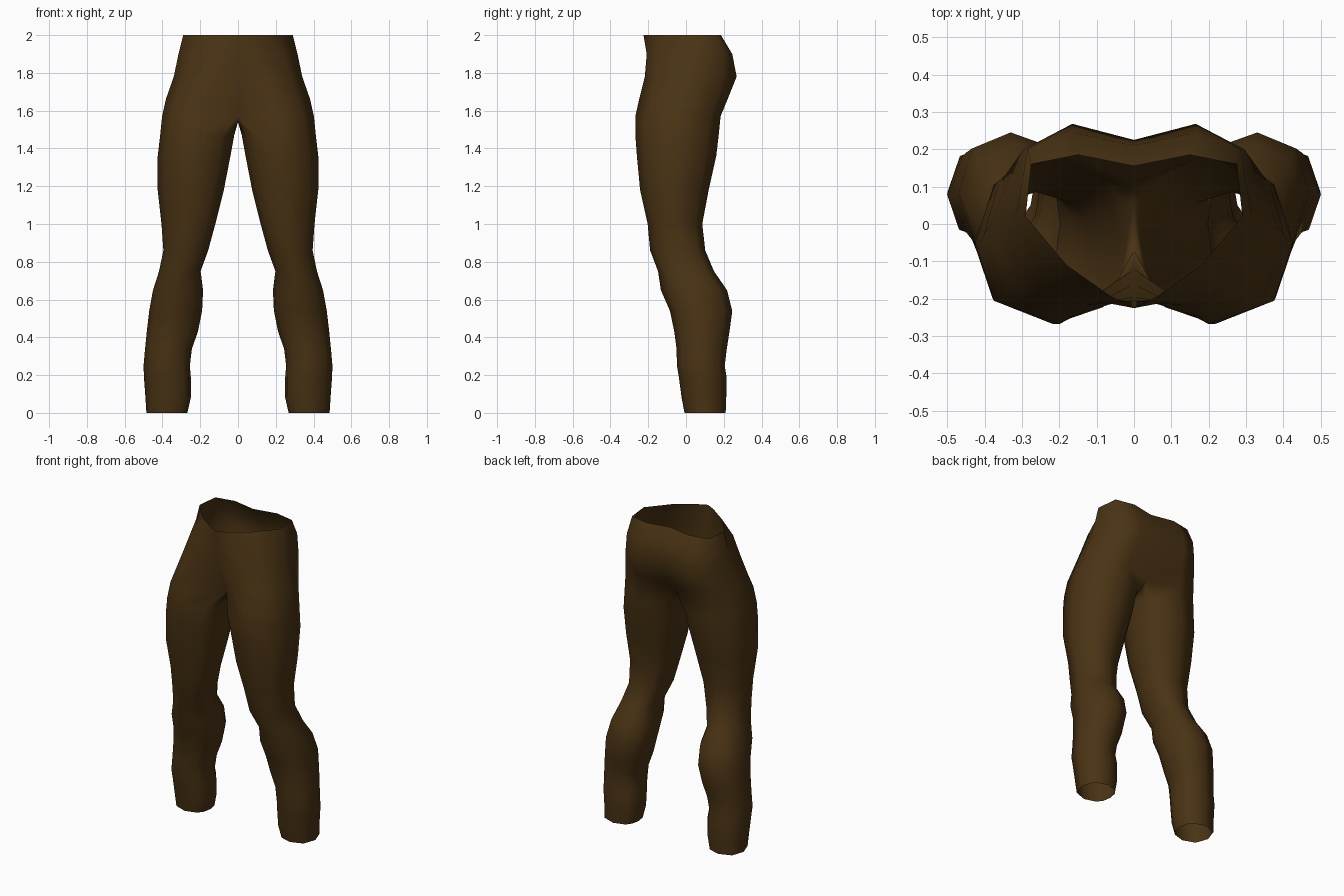
import bpy, bmesh, math

if "Cube" in bpy.data.objects:
    bpy.data.objects.remove(bpy.data.objects["Cube"])

brown = bpy.data.materials.new("dark_brown_cloth")
brown.diffuse_color = (0.068, 0.033, 0.007, 1)
brown.use_nodes = True
brown.node_tree.nodes["Principled BSDF"].inputs["Base Color"].default_value = brown.diffuse_color

# Hip half-outlines from front centre round the side to back centre
hips = [
    (2.00, [(0, -.225), (.06, -.195), (.18, -.11), (.29, .02), (.275, .16), (.15, .185), (0, .155)]),
    (1.90, [(0, -.205), (.09, -.208), (.24, -.14), (.315, .02), (.285, .2), (.165, .245), (0, .21)]),
    (1.78, [(0, -.195), (.13, -.218), (.28, -.155), (.34, .01), (.295, .2), (.165, .268), (0, .225)]),
    (1.66, [(0, -.16), (.17, -.248), (.32, -.175), (.382, 0), (.32, .165), (.18, .22), (0, .17)]),
    (1.57, [(0, -.12), (.2, -.268), (.345, -.2), (.402, -.03), (.345, .13), (.195, .183), (0, .11)]),
]
# Leg sections: height, inner x, outer x, front y, back y
legs = [
    (1.47, .02, .412, -.268, .173), (1.36, .04, .425, -.26, .16),
    (1.18, .075, .425, -.243, .12), (1.00, .12, .405, -.203, .086),
    (.86, .158, .395, -.19, .102), (.75, .198, .418, -.148, .148),
    (.65, .185, .45, -.133, .217), (.54, .19, .47, -.085, .245),
    (.43, .212, .483, -.062, .23), (.34, .244, .492, -.05, .216),
    (.25, .255, .5, -.048, .205), (.19, .25, .498, -.038, .215),
    (.08, .25, .49, -.023, .213), (0, .268, .485, -.008, .21),
]
# Directions round a leg, measured from the front towards the outside
angles = [-40, 0, 45, 90, 135, 180, 220, 245, 270, 295]


def rounded(v):
    return math.copysign(abs(v) ** (2 / 2.3), v)


bm = bmesh.new()


def bridge(a, b, closed):
    n = len(b)
    for i in range(n if closed else n - 1):
        j = (i + 1) % n
        bm.faces.new((a[i], a[j], b[j], b[i]))


# Hips
ring = None
for z, pts in hips:
    new = [bm.verts.new((x, y, z)) for x, y in pts]
    if ring:
        bridge(ring, new, False)
    ring = new

# Crotch seam completes the open hip outline into a leg ring
ring = ring + [bm.verts.new((0, y, 1.54)) for y in (.06, -.01, -.07)]

# Leg
for z, xi, xo, yf, yb in legs:
    cx, cy, hx, hy = (xi + xo) / 2, (yf + yb) / 2, (xo - xi) / 2, (yb - yf) / 2
    new = []
    for a in angles:
        t = math.radians(a)
        new.append(bm.verts.new((cx + hx * rounded(math.sin(t)),
                                 cy - hy * rounded(math.cos(t)), z)))
    bridge(ring, new, True)
    ring = new

bmesh.ops.recalc_face_normals(bm, faces=bm.faces[:])
# Make the open shell face outwards
side = max(bm.faces, key=lambda f: f.calc_center_median().x)
if side.normal.x < 0:
    bmesh.ops.reverse_faces(bm, faces=bm.faces[:])
for f in bm.faces:
    f.smooth = True

mesh = bpy.data.meshes.new("trousers")
bm.to_mesh(mesh)
bm.free()
mesh.materials.append(brown)
trousers = bpy.data.objects.new("trousers", mesh)
bpy.context.collection.objects.link(trousers)

# Other half, welded along the centre seam
mirror = trousers.modifiers.new("mirror", 'MIRROR')
mirror.use_axis = (True, False, False)
mirror.use_clip = True
mirror.merge_threshold = 0.001
